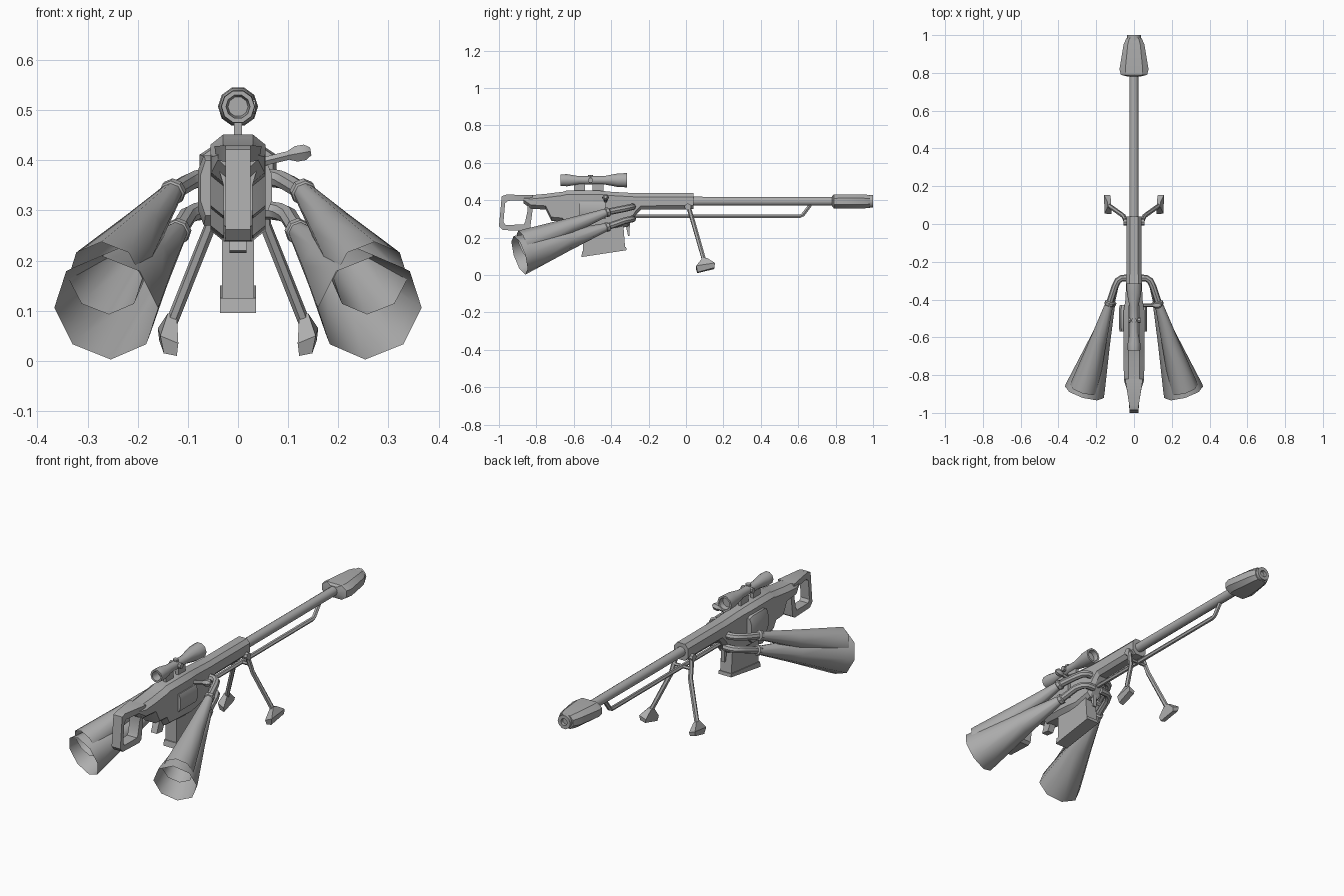
import bpy, bmesh, math
from mathutils import Vector as V

metal = bpy.data.materials.new("grey_metal")
metal.diffuse_color = (0.42, 0.42, 0.42, 1)


def build(name, rings, close=(True, True), angle=40, loop=False):
    """Skin a list of equal-length point rings into one object."""
    bm = bmesh.new()
    vr = [[bm.verts.new(p) for p in r] for r in rings]
    n = len(vr[0])
    pairs = list(zip(vr, vr[1:])) + ([(vr[-1], vr[0])] if loop else [])
    for a, b in pairs:
        for i in range(n):
            j = (i + 1) % n
            bm.faces.new((a[i], a[j], b[j], b[i]))
    if not loop:
        if close[0]:
            bm.faces.new(vr[0][::-1])
        if close[1]:
            bm.faces.new(vr[-1])
    bmesh.ops.recalc_face_normals(bm, faces=bm.faces[:])
    me = bpy.data.meshes.new(name)
    bm.to_mesh(me)
    bm.free()
    me.materials.append(metal)
    ob = bpy.data.objects.new(name, me)
    bpy.context.collection.objects.link(ob)
    bpy.ops.object.select_all(action='DESELECT')
    ob.select_set(True)
    bpy.context.view_layer.objects.active = ob
    bpy.ops.object.shade_smooth_by_angle(angle=math.radians(angle))
    return ob


def circle(c, d, r, n):
    d = Vector_norm(d)
    side = d.cross(V((0, 0, 1)))
    side = side.normalized() if side.length > 1e-3 else V((1, 0, 0))
    up = side.cross(d)
    return [c + side * (r * math.cos(2 * math.pi * i / n)) + up * (r * math.sin(2 * math.pi * i / n))
            for i in range(n)]


def Vector_norm(d):
    return V(d).normalized()


def pipe(name, pts, r, n=8):
    pts = [V(p) for p in pts]
    rings = []
    for i, p in enumerate(pts):
        a, b = pts[max(i - 1, 0)], pts[min(i + 1, len(pts) - 1)]
        rings.append(circle(p, b - a, r, n))
    return build(name, rings)


def lathe(name, a, b, prof, n=8, close=(True, True), angle=40):
    """prof = (fraction along a-b, radius)"""
    a, b = V(a), V(b)
    return build(name, [circle(a.lerp(b, t), b - a, r, n) for t, r in prof], close, angle)


def loft(name, secs, top=0.5, ch=0.02, x0=0):
    """Chamfered box sections along y: (y, half width, z low, z high)"""
    rings = []
    for y, w, lo, hi in secs:
        c = min(ch, (hi - lo) * 0.4)
        rings.append([V((x0 + x, y, z)) for x, z in (
            (-w * top, hi), (-w, hi - c), (-w, lo + c), (-w * top, lo),
            (w * top, lo), (w, lo + c), (w, hi - c), (w * top, hi))])
    return build(name, rings, angle=30)


def slab(name, prof, x1, x2):
    return build(name, [[V((x, y, z)) for y, z in prof] for x in (x1, x2)], angle=25)


# barrel and muzzle brake
lathe("barrel", (0, 0.02, 0.395), (0, 0.8, 0.395), [(0, 0.025), (1, 0.024)], 10)
loft("muzzle_brake", [(0.78, 0.03, 0.37, 0.42), (0.79, 0.07, 0.357, 0.43), (0.82, 0.077, 0.356, 0.431),
                      (0.95, 0.055, 0.356, 0.431), (0.985, 0.04, 0.36, 0.428)], 0.6)
lathe("muzzle_tip", (0, 0.97, 0.395), (0, 1.0, 0.395), [(0, 0.036), (1, 0.036), (1, 0.018), (0.4, 0.017)], 10)

# receiver body
loft("receiver", [(0.04, 0.04, 0.352, 0.438), (-0.24, 0.04, 0.35, 0.438), (-0.27, 0.041, 0.32, 0.438),
                  (-0.31, 0.042, 0.26, 0.44), (-0.40, 0.045, 0.24, 0.445), (-0.46, 0.055, 0.24, 0.451),
                  (-0.64, 0.055, 0.25, 0.451), (-0.66, 0.055, 0.285, 0.445), (-0.72, 0.055, 0.29, 0.438),
                  (-0.75, 0.055, 0.35, 0.434), (-0.83, 0.053, 0.355, 0.427), (-0.87, 0.04, 0.385, 0.427)], 0.55)
loft("left_side_housing", [(-0.43, 0.025, 0.29, 0.40), (-0.45, 0.03, 0.27, 0.41),
                           (-0.55, 0.03, 0.27, 0.41), (-0.57, 0.025, 0.29, 0.40)], 0.6, 0.03, -0.05)
loft("right_side_housing", [(-0.43, 0.02, 0.30, 0.39), (-0.57, 0.02, 0.30, 0.39)], 0.6, 0.02, 0.048)

# open frame stock
outer = [(-.985, .422), (-.96, .43), (-.82, .428), (-.82, .35), (-.833, .25), (-.85, .238), (-.98, .24), (-1.0, .262)]
inner = [(-.967, .385), (-.95, .397), (-.85, .40), (-.846, .35), (-.86, .285), (-.868, .27), (-.965, .268), (-.976, .283)]


def half(y, z):
    return 0.025 + 0.022 * max(0, min(1, (y + 0.95) / 0.12)) * (1 if z > 0.38 else 0.2)


build("stock_frame", [[V((s * half(y, z), y, z)) for y, z in p]
                      for p, s in ((outer, -1), (outer, 1), (inner, 1), (inner, -1))], loop=True, angle=30)

# magazine, grip and trigger
slab("magazine", [(-.55, .27), (-.335, .27), (-.325, .14), (-.55, .11)], -0.032, 0.032)
slab("magazine_base", [(-.555, .125), (-.32, .15), (-.318, .133), (-.56, .096)], -0.036, 0.036)
slab("pistol_grip", [(-.66, .30), (-.60, .30), (-.645, .215), (-.69, .22)], -0.017, 0.017)
slab("front_catch", [(-.325, .28), (-.30, .28), (-.302, .21), (-.31, .21)], -0.01, 0.01)

# scope with mounts and knobs
lathe("scope", (0, -0.67, 0.507), (0, -0.315, 0.507),
      [(0.12, 0.02), (0, 0.024), (0, 0.033), (0.1, 0.034), (0.27, 0.023), (0.65, 0.023),
       (0.86, 0.038), (1, 0.04), (1, 0.03), (0.93, 0.027)], 10)
for i, y in enumerate((-0.57, -0.47)):
    slab(f"scope_mount_{i}", [(y - .03, .44), (y + .03, .44), (y + .03, .49), (y - .03, .49)], -0.008, 0.008)
lathe("scope_side_knob", (-0.03, -0.51, 0.507), (0.035, -0.51, 0.507), [(0, 0.014), (1, 0.014)])
lathe("scope_top_knob", (0, -0.51, 0.507), (0, -0.51, 0.536), [(0, 0.014), (1, 0.014)])

# bolt handle
pipe("bolt_stem", [(0.04, -0.43, 0.395), (0.11, -0.43, 0.412)], 0.01, 6)
lathe("bolt_knob", (0.10, -0.43, 0.41), (0.145, -0.43, 0.418),
      [(0, 0.01), (0.35, 0.018), (0.75, 0.018), (1, 0.009)], 6)

# rod under the barrel
pipe("under_rod", [(0, -0.28, 0.315), (0, 0.61, 0.315), (0, 0.625, 0.322), (0, 0.665, 0.375)], 0.011, 6)

for s, side in ((1, "right"), (-1, "left")):
    # horns: a bent pipe, a collar and an open flared bell
    for tag, z0, c, e, r in (("upper", 0.365, (0.13, -0.42, 0.337), (0.265, -0.872, 0.165), 0.077),
                             ("lower", 0.300, (0.12, -0.42, 0.258), (0.263, -0.89, 0.106), 0.108)):
        c, e = V((c[0] * s, c[1], c[2])), V((e[0] * s, e[1], e[2]))
        pipe(f"{side}_{tag}_horn_pipe", [(0.02 * s, -0.285, z0), (0.065 * s, -0.287, z0),
                                         (0.085 * s, -0.30, z0 - 0.003), (0.1 * s, -0.33, z0 - 0.01), c], 0.018)
        lathe(f"{side}_{tag}_horn_collar", c + (c - e) * 0.025, c - (c - e) * 0.025,
              [(0, 0.018), (0.2, 0.026), (0.8, 0.026), (1, 0.02)])
        lathe(f"{side}_{tag}_horn_bell", c, e, [(0, 0.021), (0.45, 0.021 + 0.43 * (r - 0.021)), (0.93, r * 0.95), (1, r)],
              8, (True, False), 50)
    # bipod leg with hinge and splayed foot
    lathe(f"{side}_bipod_hinge", (0.02 * s, 0.01, 0.365), (0.055 * s, 0.01, 0.365), [(0, 0.018), (1, 0.018)])
    pipe(f"{side}_bipod_leg", [(0.042 * s, 0.01, 0.375), (0.055 * s, 0.042, 0.27), (0.133 * s, 0.098, 0.075)], 0.012, 6)
    foot = [[(0.122, .09, .09), (0.14, .09, .095), (0.14, .115, .09), (0.122, .115, .085)],
            [(0.119, .052, .035), (0.155, .055, .05), (0.16, .155, .065), (0.124, .152, .05)],
            [(0.122, .06, .01), (0.148, .062, .015), (0.157, .152, .04), (0.128, .15, .032)]]
    build(f"{side}_bipod_foot", [[V((x * s, y, z)) for x, y, z in q] for q in foot], angle=25)
pipe("bipod_crossbar", [(-0.052, 0.03, 0.315), (0.052, 0.03, 0.315)], 0.009, 6)
